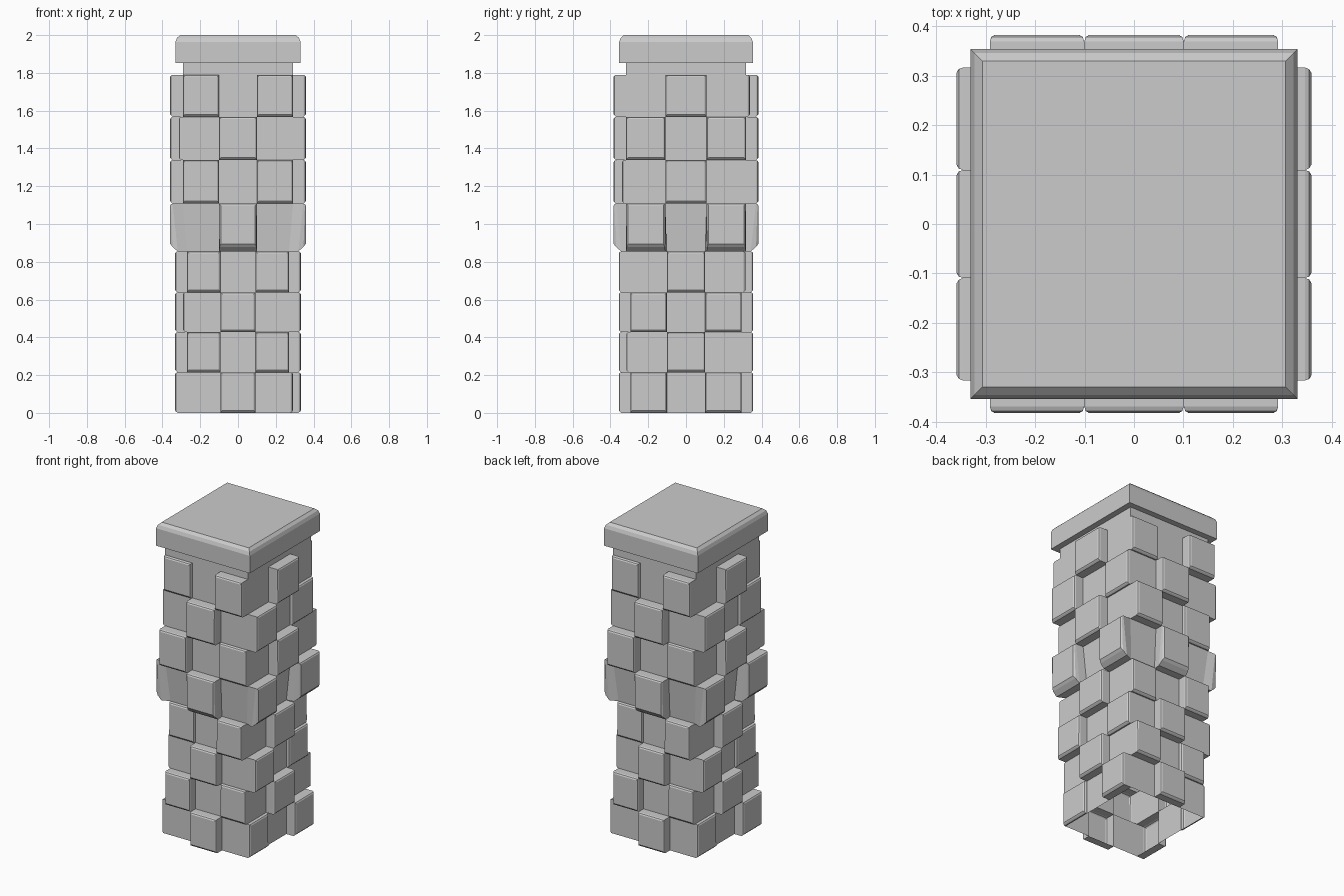
import bpy, bmesh
from mathutils import Matrix
from math import pi

if "Cube" in bpy.data.objects:
    bpy.data.objects.remove(bpy.data.objects["Cube"])

ROWS = [0, 0.215, 0.427, 0.638, 0.855, 1.108, 1.338, 1.567, 1.79]
LOW, HIGH = (0.27, 0.295), (0.292, 0.317)      # core half sizes (x, y)
# Column of the barely raised brick in each course (None = all fully raised)
SHALLOW = [0, 2, 2, 0, None, 2, 2, 0]


def core_half(z):
    t = min(max((z - ROWS[4]) / (ROWS[5] - ROWS[4]), 0), 1)
    return [a + (b - a) * t for a, b in zip(LOW, HIGH)]


def finish(bm, name):
    me = bpy.data.meshes.new(name)
    bm.to_mesh(me)
    bm.free()
    ob = bpy.data.objects.new(name, me)
    bpy.context.collection.objects.link(ob)


def loft(bm, rings, cap_start=False, cap_end=False):
    vs = [[bm.verts.new(p) for p in r] for r in rings]
    for a, b in zip(vs, vs[1:]):
        for i in range(4):
            bm.faces.new((a[i], a[(i + 1) % 4], b[(i + 1) % 4], b[i]))
    if cap_start:
        bm.faces.new(vs[0][::-1])
    if cap_end:
        bm.faces.new(vs[-1])
    return sum(vs, [])


def rect(hx, hy, z):
    return [(-hx, -hy, z), (hx, -hy, z), (hx, hy, z), (-hx, hy, z)]


# Neck between the top course and the cap
bm = bmesh.new()
loft(bm, [rect(*HIGH, z) for z in (ROWS[8], 1.853)])
finish(bm, "neck")

# Cap slab with eased top edge
bm = bmesh.new()
cap = [(0, 1.853), (0, 1.964), (0.008, 1.985), (0.024, 2.0)]
loft(bm, [rect(0.331 - i, 0.354 - i, z) for i, z in cap], True, True)
finish(bm, "cap_slab")


def cell(bm, axis, turn, col, row, raised):
    """One wall cell: flat, or raised as a brick. Axis 0 = front/back, 1 = sides."""
    z0, z1 = ROWS[row], ROWS[row + 1]
    out = (0.383, 0.359)[axis] if row >= 4 else (0.356, 0.333)[axis]
    if SHALLOW[row] == col:
        out = core_half(z0)[1 - axis] + 0.021
    b = 0.013
    low_b = 0.04 if row == 4 else b                # corbel row has a deep lower chamfer

    def corner(u, z, inset, dz, depth, ref_z):
        half = core_half(ref_z)
        mid = half[axis] * 0.345
        edge = (-half[axis], -mid, mid, half[axis])[u] + inset
        return (edge, -(half[1 - axis] if depth is None else depth), z + dz)

    def ring(i, up, down, d_low, d_high):
        zr = z0 if d_low is None else z1           # outer face keeps the upper width
        return [corner(col, z0, i, up, d_low, zr), corner(col + 1, z0, -i, up, d_low, zr),
                corner(col + 1, z1, -i, -down, d_high, z1), corner(col, z1, i, -down, d_high, z1)]

    rings = [ring(0, 0, 0, None, None)]
    if raised:
        rings += [ring(0, 0, 0, out - low_b, out - b),
                  ring(b * 0.25, low_b * 0.6, b * 0.25, out - low_b * 0.3, out - b * 0.35),
                  ring(b * 0.8, low_b, b * 0.8, out, out)]
    vs = loft(bm, rings, cap_end=True)
    bmesh.ops.rotate(bm, verts=vs, cent=(0, 0, 0),
                     matrix=Matrix.Rotation(axis * pi / 2 + turn * pi, 3, 'Z'))


# Hollow courses: checkerboard of flat cells and raised bricks, open at the bottom
for row in range(8):
    bm = bmesh.new()
    for axis in (0, 1):
        for turn in (0, 1):
            for col in range(3):
                cell(bm, axis, turn, col, row, (row + axis + col) % 2 == 1)
    bmesh.ops.remove_doubles(bm, verts=bm.verts, dist=1e-5)
    finish(bm, f"brick_course_{row + 1}")
